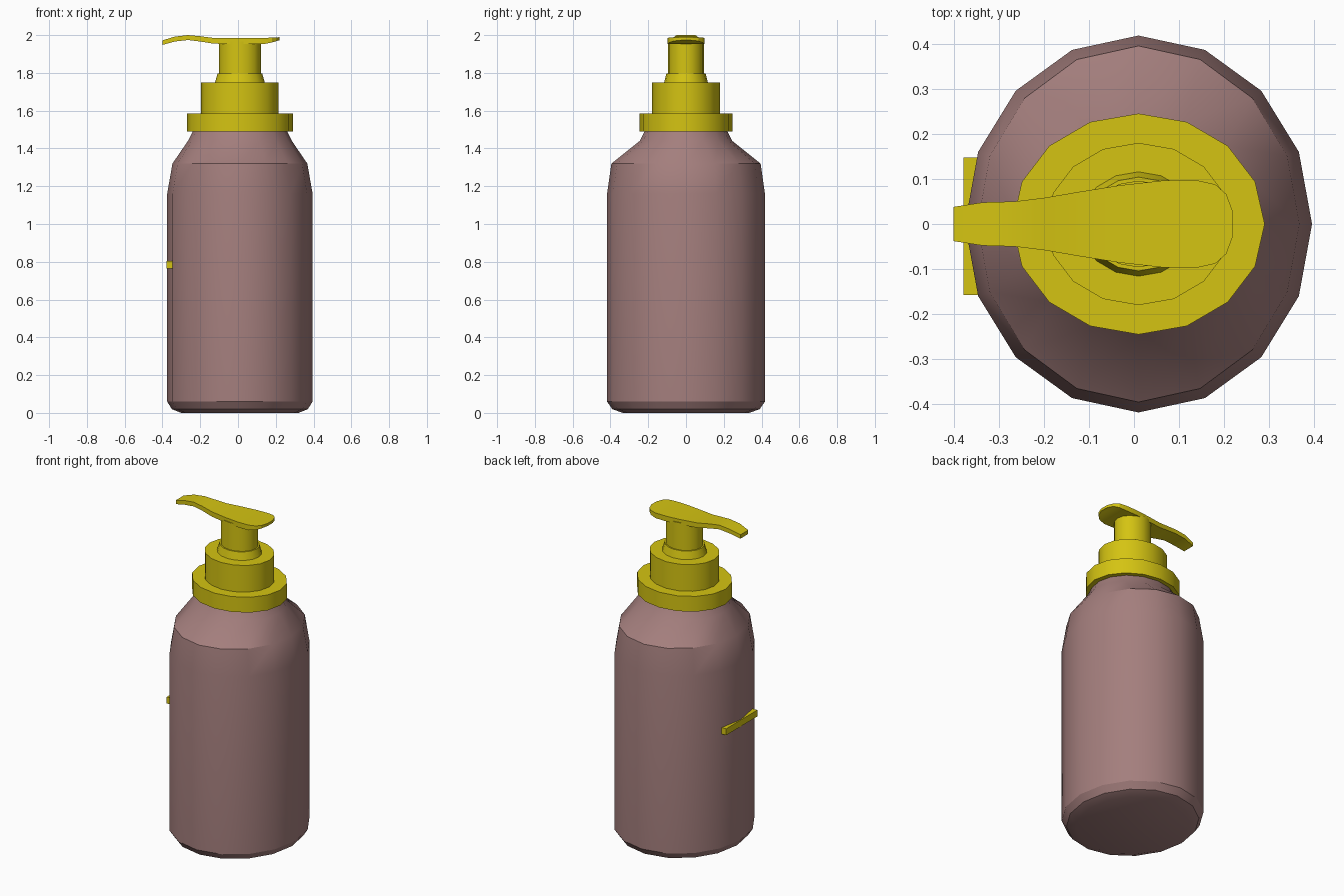
import bpy, bmesh, math

SIDES = 16
CENTRE_X = 0.01

old = bpy.data.objects.get("Cube")
if old:
    bpy.data.objects.remove(old, do_unlink=True)


def material(name, colour):
    m = bpy.data.materials.new(name)
    m.use_nodes = True
    m.diffuse_color = (*colour, 1)
    m.node_tree.nodes["Principled BSDF"].inputs["Base Color"].default_value = (*colour, 1)
    return m


ROSE = material("dusty rose", (0.37, 0.21, 0.205))
YELLOW = material("mustard yellow", (0.66, 0.55, 0.006))


def loft(name, rings, mat):
    """Skin a stack of equal point rings and cap both ends."""
    bm = bmesh.new()
    loops = [[bm.verts.new(p) for p in ring] for ring in rings]
    for a, b in zip(loops, loops[1:]):
        for i in range(len(a)):
            j = (i + 1) % len(a)
            bm.faces.new((a[i], a[j], b[j], b[i]))
    bm.faces.new(loops[0][::-1])
    bm.faces.new(loops[-1])
    bmesh.ops.recalc_face_normals(bm, faces=bm.faces[:])
    mesh = bpy.data.meshes.new(name)
    bm.to_mesh(mesh)
    bm.free()
    mesh.materials.append(mat)
    obj = bpy.data.objects.new(name, mesh)
    bpy.context.collection.objects.link(obj)
    bpy.ops.object.select_all(action="DESELECT")
    obj.select_set(True)
    bpy.context.view_layer.objects.active = obj
    bpy.ops.object.shade_smooth_by_angle(angle=math.radians(28))
    return obj


def oval(z, rx, ry):
    turn = [2 * math.pi * i / SIDES for i in range(SIDES)]
    return [(CENTRE_X + rx * math.cos(t), ry * math.sin(t), z) for t in turn]


def turned(name, profile, mat):
    return loft(name, [oval(*p) for p in profile], mat)


# Bottle: height, half width, half depth
turned("bottle", [
    (0, 0.31, 0.335), (0.02, 0.36, 0.39), (0.06, 0.385, 0.418),
    (1.16, 0.385, 0.418), (1.32, 0.357, 0.395),
    (1.44, 0.275, 0.245), (1.52, 0.235, 0.205)], ROSE)

# Pump collar, cap and stem
turned("collar", [(1.49, 0.28, 0.245), (1.585, 0.28, 0.245)], YELLOW)
turned("cap", [(1.58, 0.205, 0.18), (1.75, 0.205, 0.18)], YELLOW)
turned("stem_seat", [(1.745, 0.133, 0.117), (1.797, 0.118, 0.104)], YELLOW)
turned("stem", [(1.79, 0.111, 0.096), (1.965, 0.111, 0.096)], YELLOW)

# Pump head: x, half width, underside height, top height
stations = [
    (-0.40, 0.038, 1.948, 1.972), (-0.335, 0.048, 1.966, 1.992),
    (-0.265, 0.05, 1.974, 2.0), (-0.2, 0.058, 1.966, 1.994),
    (-0.13, 0.07, 1.955, 1.985), (-0.03, 0.086, 1.952, 1.984),
    (0.06, 0.096, 1.952, 1.984), (0.14, 0.097, 1.953, 1.985),
    (0.18, 0.088, 1.961, 1.987), (0.205, 0.066, 1.969, 1.988),
    (0.22, 0.025, 1.973, 1.989)]
loft("pump_head", [[(x, -w, lo), (x, w, lo), (x, w, hi), (x, -w, hi)]
                   for x, w, lo, hi in stations], YELLOW)

# Plain raised accent bar on the spout side
loft("accent_bar", [[(x, -0.158, 0.765), (x, 0.147, 0.765),
                     (x, 0.147, 0.805), (x, -0.158, 0.805)]
                    for x in (-0.378, -0.33)], YELLOW)
